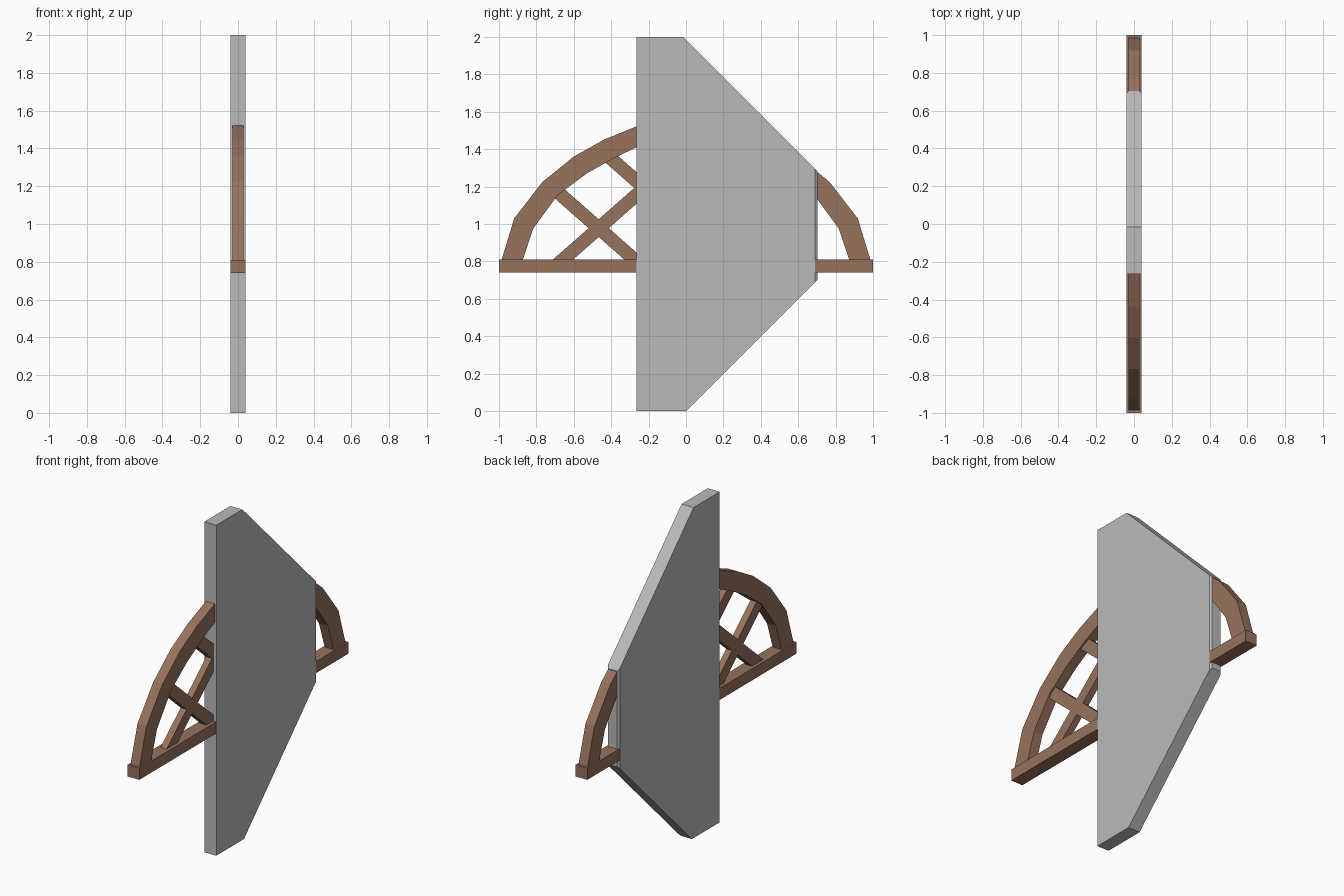
import bpy, bmesh

if "Cube" in bpy.data.objects:
    bpy.data.objects.remove(bpy.data.objects["Cube"])


def material(name, rgb):
    m = bpy.data.materials.new(name)
    m.diffuse_color = (*rgb, 1)
    m.use_nodes = True
    m.node_tree.nodes["Principled BSDF"].inputs["Base Color"].default_value = m.diffuse_color
    return m


STONE = material("grey_stone", (0.49, 0.49, 0.49))
WOOD = material("brown_wood", (0.31, 0.168, 0.107))


def loft(name, sections, mat):
    """Solid through matching (x, [(y, z), ...]) sections."""
    bm = bmesh.new()
    rings = [[bm.verts.new((x, y, z)) for y, z in pts] for x, pts in sections]
    n = len(rings[0])
    for a, b in zip(rings, rings[1:]):
        for i in range(n):
            j = (i + 1) % n
            bm.faces.new((a[i], a[j], b[j], b[i]))
    bm.faces.new(rings[0])
    bm.faces.new(rings[-1])
    bmesh.ops.recalc_face_normals(bm, faces=bm.faces)
    me = bpy.data.meshes.new(name)
    bm.to_mesh(me)
    bm.free()
    me.materials.append(mat)
    ob = bpy.data.objects.new(name, me)
    bpy.context.collection.objects.link(ob)
    return ob


def slab(name, pts, half, mat):
    return loft(name, [(-half, pts), (half, pts)], mat)


# Wall panel: pointed profile with a small chamfer on its narrow end
def wall_outline(end):
    return [(-0.265, 0), (0, 0), (end, end), (end, 1.985 - end),
            (-0.015, 2), (-0.265, 2)]


loft("wall_panel", [(-0.04, wall_outline(0.69)), (-0.03, wall_outline(0.703)),
                    (0.03, wall_outline(0.703)), (0.04, wall_outline(0.69))], STONE)

# Bottom beam, a hair thinner than the wall it passes through
slab("bottom_beam", [(-1, 0.74), (1, 0.74), (1, 0.81), (-1, 0.81)], 0.0395, WOOD)

# Faceted arch, mirrored about the middle
outer = [(0.985, 0.81), (0.918, 1.03), (0.767, 1.225), (0.60, 1.36),
         (0.44, 1.45), (0.22, 1.54), (0, 1.57)]
inner = [(0.872, 0.81), (0.817, 0.975), (0.685, 1.155), (0.53, 1.27),
         (0.39, 1.35), (0.20, 1.44), (0, 1.465)]


def mirrored(side):
    return [(-y, z) for y, z in side] + side[-2::-1]


slab("arch", mirrored(outer) + mirrored(inner)[::-1], 0.03, WOOD)


# Diagonal lattice braces running from the beam up into the arch
def brace(name, foot, top_z, direction):
    top = foot + direction * (top_z - 0.79) / 0.88
    w = 0.054
    slab(name, [(foot - w, 0.79), (foot + w, 0.79),
                (top + w, top_z), (top - w, top_z)], 0.02, WOOD)


for i, (foot, top_z) in enumerate([(-0.253, 1.20), (0.235, 1.38), (0.62, 1.47)]):
    brace(f"falling_brace_{i + 1}", foot, top_z, -1)
for i, (foot, top_z) in enumerate([(0.253, 1.18), (-0.235, 1.38), (-0.68, 1.47)]):
    brace(f"rising_brace_{i + 1}", foot, top_z, 1)
